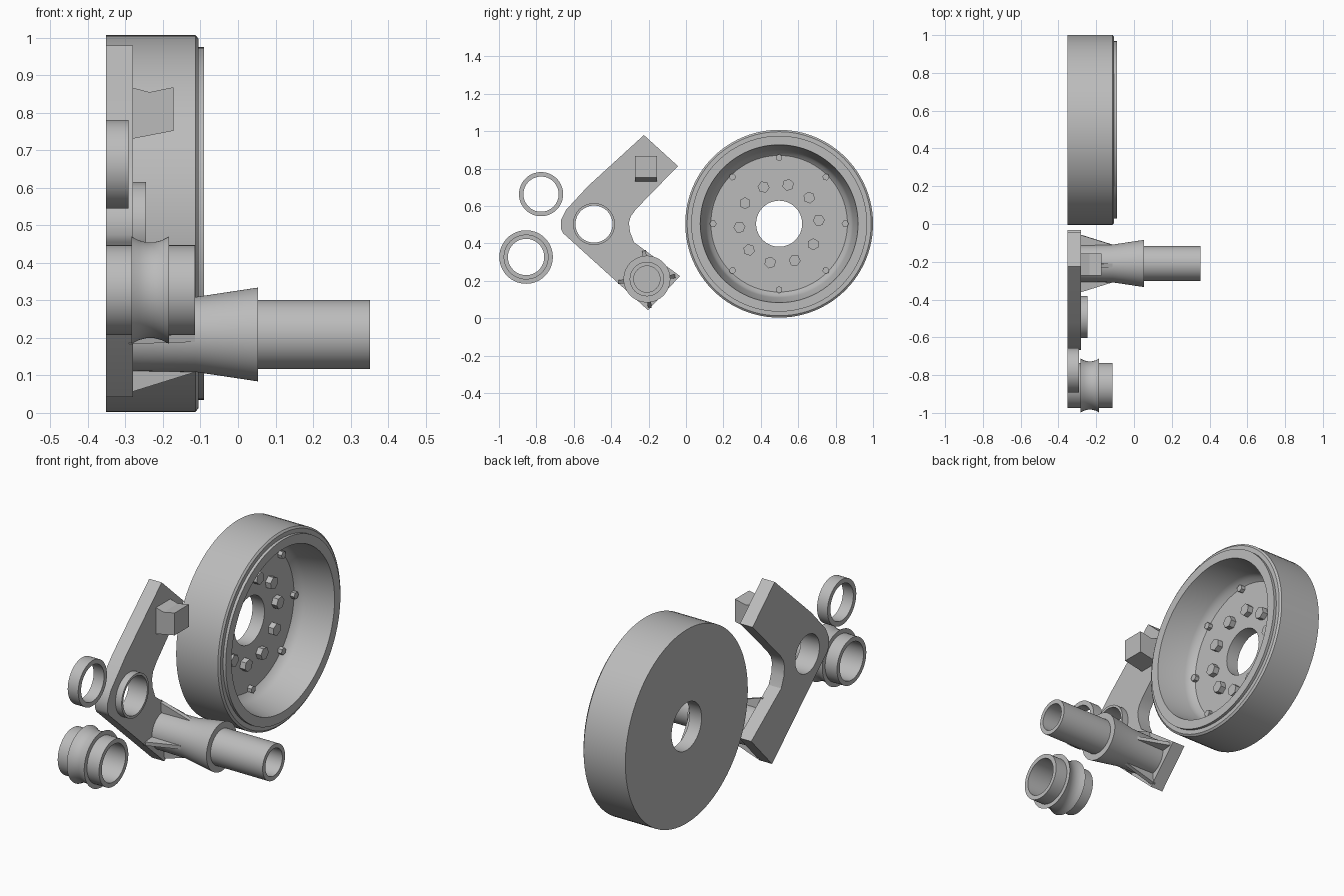
import bpy, bmesh, math
from mathutils import Matrix, Vector

if "Cube" in bpy.data.objects:
    bpy.data.objects.remove(bpy.data.objects["Cube"], do_unlink=True)

steel = bpy.data.materials.new("plain grey")
steel.use_nodes = True
GREY = (0.5, 0.5, 0.5, 1)
steel.diffuse_color = GREY
steel.node_tree.nodes["Principled BSDF"].inputs["Base Color"].default_value = GREY


def finish(name, bm, smooth=False):
    bmesh.ops.remove_doubles(bm, verts=bm.verts, dist=1e-5)
    bmesh.ops.recalc_face_normals(bm, faces=bm.faces)
    mesh = bpy.data.meshes.new(name)
    bm.to_mesh(mesh)
    bm.free()
    mesh.materials.append(steel)
    ob = bpy.data.objects.new(name, mesh)
    bpy.context.collection.objects.link(ob)
    if smooth:
        smooth_sharp(ob)
    return ob


def smooth_sharp(ob):
    bpy.ops.object.select_all(action='DESELECT')
    ob.select_set(True)
    bpy.context.view_layer.objects.active = ob
    bpy.ops.object.shade_smooth_by_angle(angle=math.radians(30))


def lathe(name, profile, y, z, closed=True, steps=96):
    """Spin an (x, radius) profile about an axis along x through (y, z)."""
    bm = bmesh.new()
    vs = [bm.verts.new((x, y, z + r)) for x, r in profile]
    pairs = list(zip(vs, vs[1:])) + ([(vs[-1], vs[0])] if closed else [])
    edges = [bm.edges.new(p) for p in pairs]
    bmesh.ops.spin(bm, geom=vs + edges, cent=(0, y, z), axis=(1, 0, 0),
                   angle=math.tau, steps=steps, use_merge=True)
    return finish(name, bm, True)


def tube(name, x0, x1, inner, outer, y, z):
    return lathe(name, [(x0, inner), (x0, outer), (x1, outer), (x1, inner)], y, z)


def prism(name, points, depth, matrix=Matrix()):
    """Extrude a polygon of 3D points along a vector."""
    bm = bmesh.new()
    face = bm.faces.new([bm.verts.new(p) for p in points])
    ext = bmesh.ops.extrude_face_region(bm, geom=[face])
    bmesh.ops.translate(bm, vec=Vector(depth),
                        verts=[v for v in ext["geom"] if isinstance(v, bmesh.types.BMVert)])
    bm.transform(matrix)
    return finish(name, bm)


BACK, PLATE, FLOOR = -0.352, -0.28, -0.283

# Wheel drum: flat back, hollow front with a raised lip and a centre hole
WY, WZ = 0.498, 0.505
lathe("wheel_drum", [(BACK, 0.123), (BACK, 0.502), (-0.113, 0.502), (-0.105, 0.492),
                     (-0.105, 0.47), (-0.09, 0.47), (-0.09, 0.422), (-0.24, 0.395),
                     (-0.265, 0.385), (FLOOR, 0.365), (FLOOR, 0.123)], WY, WZ)


# Bolt circles on the drum floor
def bolt_circle(name, count, ring, radius, height, offset):
    for i in range(count):
        a = math.radians(offset) + math.tau * i / count
        cy, cz = WY + ring * math.cos(a), WZ + ring * math.sin(a)
        hexagon = [(FLOOR - 0.01, cy + radius * math.cos(a + k * math.pi / 3),
                    cz + radius * math.sin(a + k * math.pi / 3)) for k in range(6)]
        prism(f"{name}_{i + 1}", hexagon, (height + 0.01, 0, 0))


bolt_circle("hub_bolt", 10, 0.213, 0.032, 0.03, 5)
bolt_circle("rim_bolt", 8, 0.353, 0.019, 0.022, 0)

# Angled bracket plate with a pivot hole
outline = [(-0.225, 0.979), (-0.043, 0.813), (-0.267, 0.583), (-0.295, 0.545),
           (-0.305, 0.51), (-0.299, 0.46), (-0.278, 0.406), (-0.032, 0.225),
           (-0.203, 0.043), (-0.658, 0.455), (-0.668, 0.475), (-0.668, 0.525),
           (-0.642, 0.578), (-0.524, 0.706)]
PY, PZ = -0.492, 0.503
plate = prism("bracket_plate", [(BACK, y, z) for y, z in outline], (PLATE - BACK, 0, 0))
cutter = lathe("hole_cutter", [(-0.5, 0), (-0.5, 0.099), (0, 0.099), (0, 0)], PY, PZ, closed=False)
cutter.hide_render = True
cut = plate.modifiers.new("hole", 'BOOLEAN')
cut.operation, cut.solver, cut.object = 'DIFFERENCE', 'EXACT', cutter
bpy.context.view_layer.objects.active = plate
bpy.ops.object.modifier_apply(modifier="hole")
bpy.data.objects.remove(cutter, do_unlink=True)
smooth_sharp(plate)
tube("pivot_collar", PLATE - 0.02, -0.245, 0.099, 0.112, PY, PZ)

# Stop block with a notched top
block = [(-0.285, 0.73), (-0.172, 0.752), (-0.172, 0.868), (-0.236, 0.855), (-0.285, 0.868)]
prism("stop_block", [(x, -0.273, z) for x, z in block], (0, 0.118, 0))

# Stub axle: flared shoulder, hollow end
AY, AZ = -0.209, 0.209
lathe("stub_axle", [(-0.3, 0), (-0.3, 0.097), (-0.113, 0.1), (0.053, 0.125),
                    (0.053, 0.092), (0.352, 0.092), (0.352, 0.07), (0.05, 0.07),
                    (0.05, 0)], AY, AZ, closed=False)

# Gussets between axle and plate
for i in range(4):
    fin = [(-0.29, -0.01, 0.08), (-0.29, -0.01, 0.155), (-0.115, -0.01, 0.1), (-0.115, -0.01, 0.08)]
    turn = Matrix.Translation((0, AY, AZ)) @ Matrix.Rotation(i * math.pi / 2 + 0.1, 4, 'X')
    prism(f"axle_gusset_{i + 1}", fin, (0, 0.02, 0), turn)

# Loose spacer ring
tube("spacer_ring", BACK, -0.292, 0.094, 0.118, -0.775, 0.663)

# Loose bushing with a waisted collar
waist = [(-0.234 + 0.05 * t, 0.127 + 0.016 * t * t) for t in (-1, -0.6, -0.2, 0.2, 0.6, 1)]
lathe("bushing", [(BACK, 0.097), (BACK, 0.12), (-0.284, 0.12)] + waist +
      [(-0.184, 0.12), (-0.115, 0.12), (-0.115, 0.097)], -0.855, 0.327)
